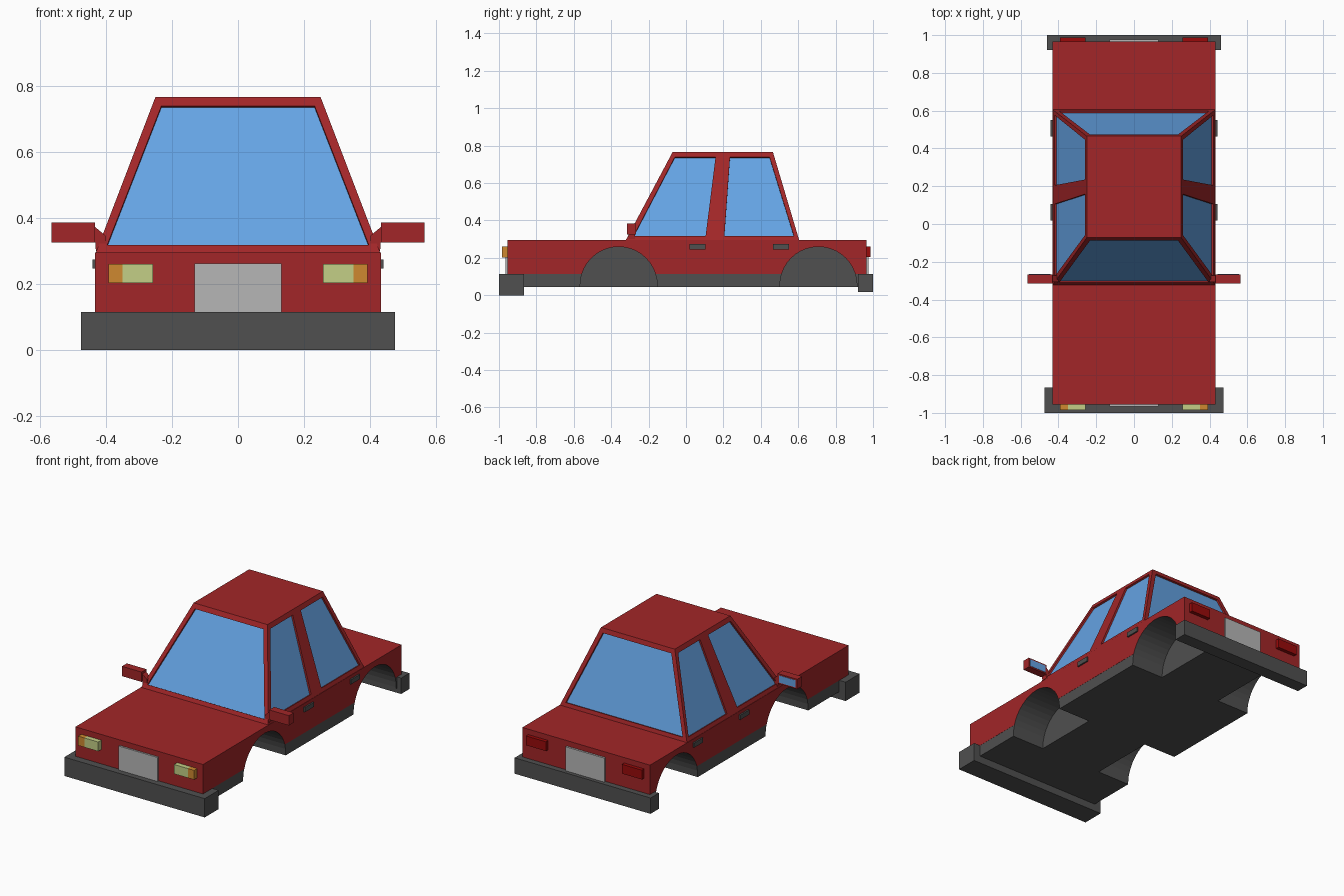
import bpy, bmesh, math
from mathutils import Vector

if "Cube" in bpy.data.objects:
    bpy.data.objects.remove(bpy.data.objects["Cube"])


def mat(name, r, g, b):
    m = bpy.data.materials.new(name)
    m.diffuse_color = (r, g, b, 1)
    m.use_nodes = True
    m.node_tree.nodes["Principled BSDF"].inputs["Base Color"].default_value = m.diffuse_color
    return m


RED = mat("red_paint", 0.36, 0.019, 0.021)
DARK = mat("dark_plastic", 0.08, 0.08, 0.08)
GLASS = mat("blue_glass", 0.13, 0.37, 0.78)
PLATE = mat("plate_grey", 0.47, 0.47, 0.47)
LAMP = mat("lamp_cream", 0.55, 0.62, 0.24)
AMBER = mat("amber", 0.62, 0.25, 0.03)
TAIL = mat("tail_red", 0.32, 0.003, 0.003)


def prism(name, bottom, top, m):
    """Solid between two matching outlines."""
    bm = bmesh.new()
    a = [bm.verts.new(p) for p in bottom]
    b = [bm.verts.new(p) for p in top]
    bm.faces.new(a)
    bm.faces.new(b)
    for i in range(len(a)):
        j = (i + 1) % len(a)
        bm.faces.new((a[i], a[j], b[j], b[i]))
    bmesh.ops.recalc_face_normals(bm, faces=bm.faces)
    me = bpy.data.meshes.new(name)
    bm.to_mesh(me)
    bm.free()
    me.materials.append(m)
    ob = bpy.data.objects.new(name, me)
    bpy.context.collection.objects.link(ob)
    return ob


def rect(x0, x1, y0, y1, z):
    return [(x0, y0, z), (x1, y0, z), (x1, y1, z), (x0, y1, z)]


def box(name, x, y, z, m):
    return prism(name, rect(*x, *y, z[0]), rect(*x, *y, z[1]), m)


def cut(ob, cutter):
    cutter.hide_render = True
    mod = ob.modifiers.new("cut", 'BOOLEAN')
    mod.operation = 'DIFFERENCE'
    mod.solver = 'EXACT'
    mod.material_mode = 'TRANSFER'
    mod.object = cutter
    bpy.context.view_layer.objects.active = ob
    bpy.ops.object.modifier_apply(modifier=mod.name)


# Body, sill and bumpers
body = box("body", (-.432, .432), (-.955, .965), (.115, .295), RED)
sill = box("sill", (-.431, .431), (-.953, .963), (.045, .115), DARK)
box("front_bumper", (-.475, .475), (-1, -.865), (0, .115), DARK)
box("rear_bumper", (-.46, .46), (.92, 1), (.018, .115), DARK)

# Wheel arches: dark half-round pockets
for s in (-1, 1):
    for yc in (-.36, .708):
        arc = [(yc + .206 * math.cos(math.pi * i / 20), .053 + .206 * math.sin(math.pi * i / 20))
               for i in range(21)]
        arc = [(yc + .206, 0)] + arc + [(yc - .206, 0)]
        c = prism("arch_cutter", [(s * .21, y, z) for y, z in arc],
                  [(s * .6, y, z) for y, z in arc], DARK)
        cut(body, c)
        cut(sill, c)
        bpy.data.objects.remove(c)

# Cabin
Z0, H = .295, .47
cabin = prism("cabin", rect(-.43, .43, -.322, .605, Z0),
              rect(-.25, .25, -.072, .465, Z0 + H), RED)


def window(name, pts):
    """Recessed pane with a pocket cut into the cabin."""
    pts = [Vector(p) for p in pts]
    n = (pts[1] - pts[0]).cross(pts[2] - pts[0]).normalized()
    if n.dot(pts[0] - Vector((0, .14, .4))) < 0:
        n = -n
    c = prism("window_cutter", [p + n * .02 for p in pts], [p - n * .016 for p in pts], RED)
    cut(cabin, c)
    bpy.data.objects.remove(c)
    prism(name, [p - n * .011 for p in pts], [p - n * .02 for p in pts], GLASS)


def t(z):
    return (z - Z0) / H


lo, hi = .317, .738
for name, y0, dy in (("windscreen", -.322, .25), ("rear_window", .605, -.14)):
    window(name, [(x, y0 + dy * t(z), z) for x, z in
                  ((-.396, lo), (.396, lo), (.232, hi), (-.232, hi))])
for side, s in (("left", -1), ("right", 1)):
    for name, quad in (("front", (-.28, .105, .158, -.06)), ("rear", (.205, .577, .447, .235))):
        window(f"{side}_{name}_window",
               [(s * (.43 - .18 * t(z)), y, z) for y, z in zip(quad, (lo, lo, hi, hi))])


def pair(name, x, y, z, m):
    for side, s in (("left", -1), ("right", 1)):
        box(f"{side}_{name}", sorted((s * x[0], s * x[1])), y, z, m)


# Lamps
pair("headlamp", (.257, .35), (-.985, -.95), (.203, .26), LAMP)
pair("indicator", (.35, .392), (-.985, -.95), (.203, .26), AMBER)
pair("tail_lamp", (.257, .392), (.96, .987), (.205, .262), TAIL)

# Grille and rear plate
box("grille", (-.131, .131), (-.966, -.95), (.113, .262), PLATE)
box("rear_plate", (-.131, .131), (.96, .977), (.113, .262), PLATE)

# Door handles
pair("front_handle", (.42, .441), (.018, .105), (.246, .274), DARK)
pair("rear_handle", (.42, .441), (.464, .551), (.246, .274), DARK)

# Mirrors: housing, stalk and glass
pair("mirror", (.432, .565), (-.315, -.268), (.325, .385), RED)
pair("mirror_glass", (.442, .555), (-.27, -.266), (.333, .377), GLASS)
for side, s in (("left", -1), ("right", 1)):
    prism(f"{side}_mirror_stalk",
          [(s * x, -.308, z) for x, z in ((.40, .30), (.43, .30), (.436, .375), (.40, .345))],
          [(s * x, -.272, z) for x, z in ((.40, .30), (.43, .30), (.436, .375), (.40, .345))], RED)
